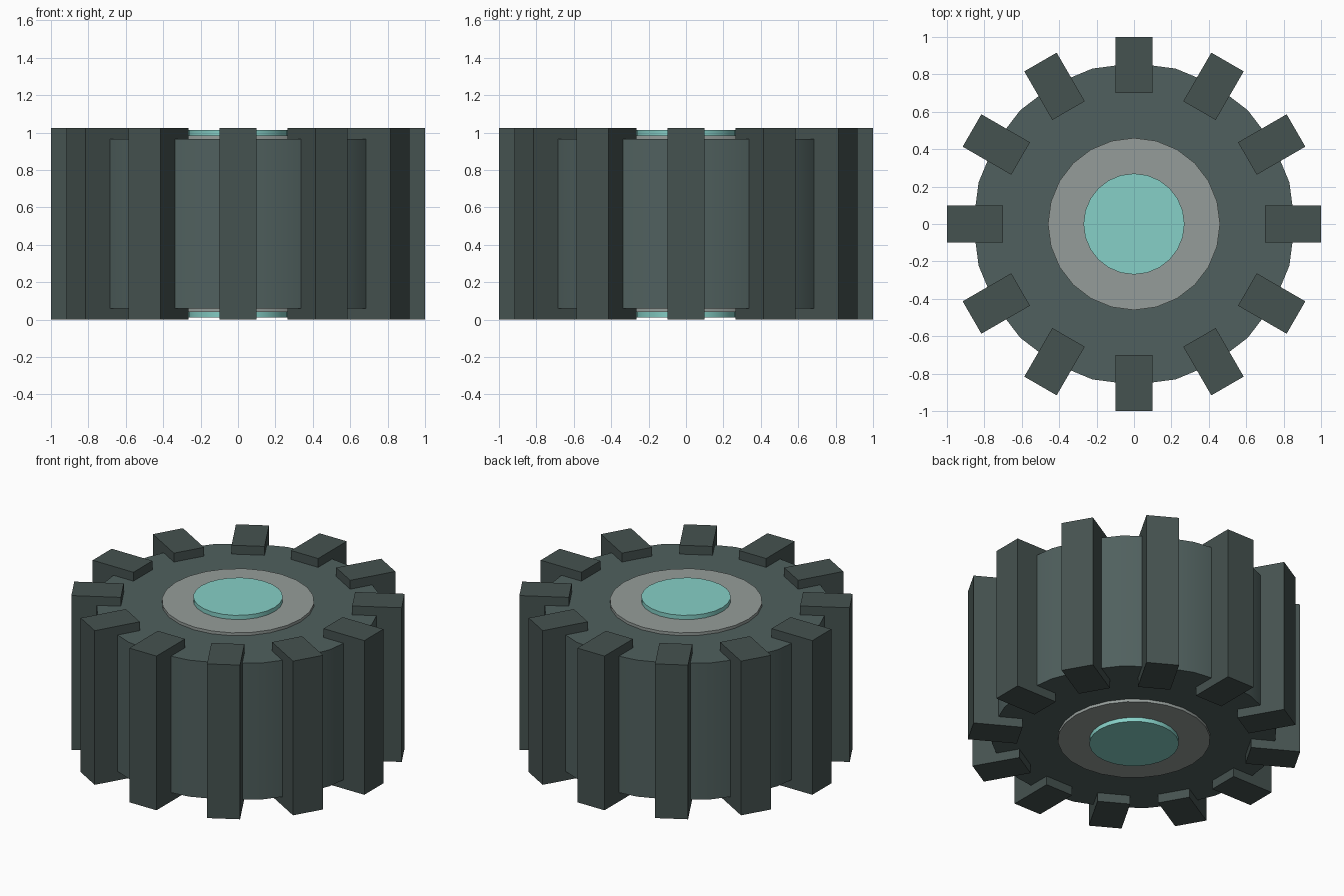
import bpy
import math
from mathutils import Matrix

if "Cube" in bpy.data.objects:
    bpy.data.objects.remove(bpy.data.objects["Cube"])

MID = 0.513  # mid-height of the wheel


def material(name, rgb):
    mat = bpy.data.materials.new(name)
    mat.diffuse_color = (*rgb, 1)
    mat.use_nodes = True
    mat.node_tree.nodes["Principled BSDF"].inputs["Base Color"].default_value = mat.diffuse_color
    return mat


def disc(name, radius, half_depth, mat):
    bpy.ops.mesh.primitive_cylinder_add(vertices=24, radius=radius,
                                        depth=2 * half_depth, location=(0, 0, MID))
    obj = bpy.context.object
    obj.name = name
    obj.data.materials.append(mat)
    bpy.ops.object.shade_smooth_by_angle(angle=math.radians(30))
    return obj


rubber = material("tyre rubber", (0.08, 0.117, 0.112))
tread_rubber = material("tread rubber", (0.06, 0.085, 0.08))
metal = material("rim metal", (0.30, 0.335, 0.32))
teal = material("teal cap", (0.24, 0.63, 0.57))

# Tyre body, rim and hub, each standing proud of the one outside it
disc("tyre", 0.86, 0.454, rubber)
disc("rim", 0.46, 0.473, metal)
disc("hub_cap", 0.27, 0.501, teal)

# Twelve tread blocks sharing one mesh
bpy.ops.mesh.primitive_cube_add(size=1)
block = bpy.context.object
block.data.transform(Matrix.Translation((0.85, 0, MID))
                     @ Matrix.Diagonal((0.3, 0.2, 2 * MID, 1)))
block.data.materials.append(tread_rubber)
block.name = "tread_block_01"
for i in range(1, 12):
    copy = block.copy()
    copy.name = f"tread_block_{i + 1:02d}"
    copy.rotation_euler.z = i * math.tau / 12
    bpy.context.collection.objects.link(copy)
